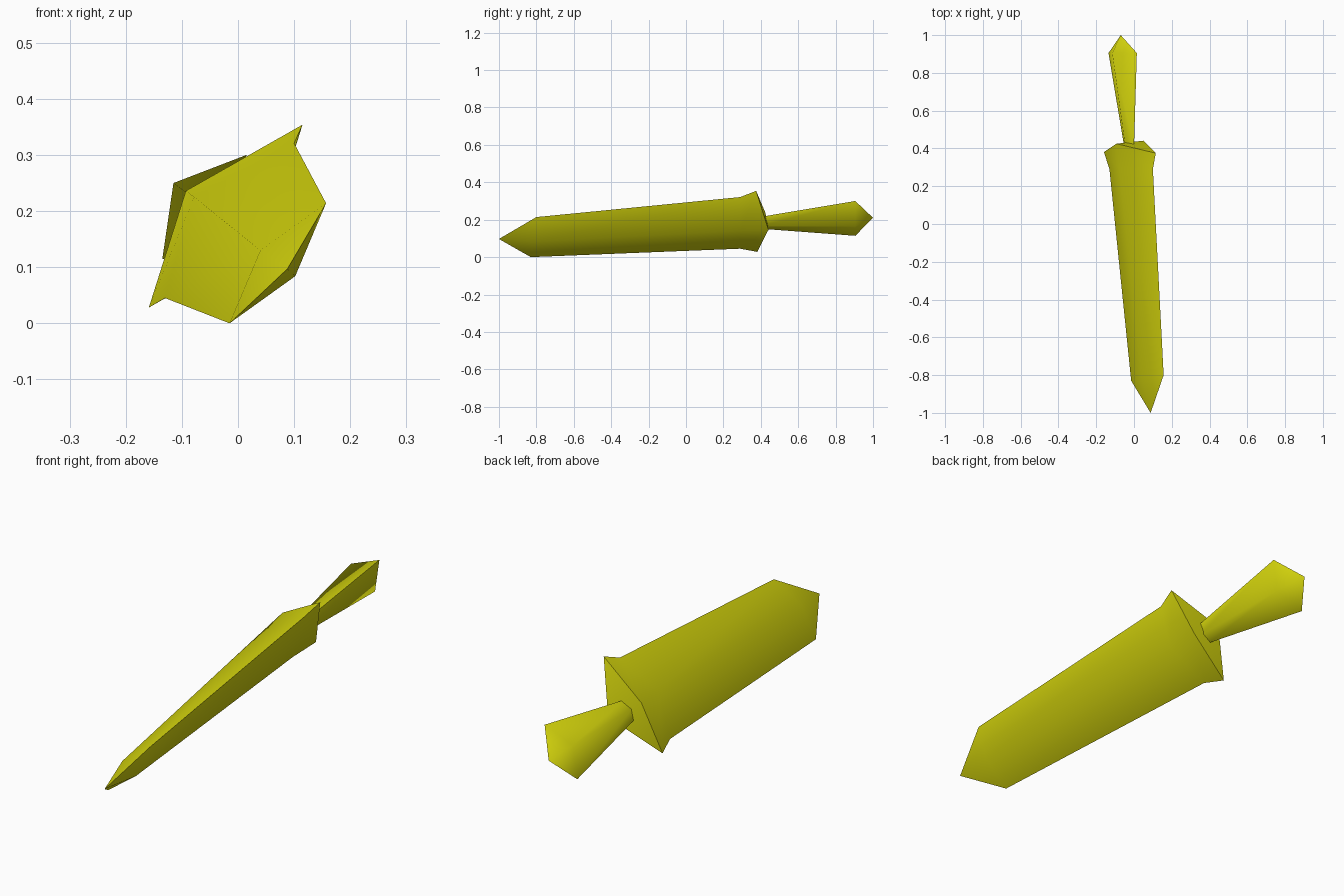
import bpy, bmesh, math
from mathutils import Vector

if "Cube" in bpy.data.objects:
    bpy.data.objects.remove(bpy.data.objects["Cube"])

yellow = bpy.data.materials.new("yellow")
yellow.diffuse_color = (0.7, 0.7, 0.004, 1)
yellow.use_nodes = True
yellow.node_tree.nodes["Principled BSDF"].inputs["Base Color"].default_value = yellow.diffuse_color


def ring(bm, centre, wide, thick, ridge_y=0.0):
    """Diamond section: two edge corners (wide) and two ridge corners (thick)."""
    c, w, t = Vector(centre), Vector(wide), Vector(thick)
    r = Vector((0, ridge_y, 0))
    return [bm.verts.new(p) for p in (c + w, c + t + r, c - w, c - t + r)]


def loft(name, start, rings, end):
    """Bridge diamond rings; each end is a point, or None for a cap folded on its ridges."""
    bm = bmesh.new()
    loops = [ring(bm, *r) for r in rings]
    for a, b in zip(loops, loops[1:]):
        for i in range(4):
            j = (i + 1) % 4
            bm.faces.new((a[i], a[j], b[j], b[i]))
    for tip, loop in ((start, loops[0]), (end, loops[-1])):
        if tip:
            v = bm.verts.new(tip)
            for i in range(4):
                bm.faces.new((v, loop[i], loop[(i + 1) % 4]))
        else:
            a, b, c, d = loop
            bm.faces.new((a, b, d))
            bm.faces.new((b, c, d))
    bmesh.ops.recalc_face_normals(bm, faces=bm.faces)
    mesh = bpy.data.meshes.new(name)
    bm.to_mesh(mesh)
    bm.free()
    mesh.materials.append(yellow)
    obj = bpy.data.objects.new(name, mesh)
    bpy.context.collection.objects.link(obj)
    bpy.context.view_layer.objects.active = obj
    obj.select_set(True)
    bpy.ops.object.shade_smooth_by_angle(angle=math.radians(65))
    obj.select_set(False)


# Blade with pointed tip, flaring into the guard
loft("blade_and_guard", (0.088, -1.0, 0.097), [
    ((0.071, -0.815, 0.107), (0.086, 0.015, 0.107), (-0.031, 0, 0.023)),
    ((-0.015, 0.29, 0.183), (0.115, 0, 0.138), (-0.063, 0, 0.042)),
    ((-0.022, 0.378, 0.191), (0.137, -0.003, 0.163), (-0.071, -0.008, 0.045), 0.055),
], None)

# Handle widening to a pointed pommel
loft("handle", None, [
    ((-0.026, 0.41, 0.184), (0.026, 0, 0.033), (-0.020, 0, 0.016)),
    ((-0.060, 0.905, 0.207), (0.075, 0, 0.093), (-0.055, 0, 0.043)),
], (-0.07, 1.0, 0.21))
